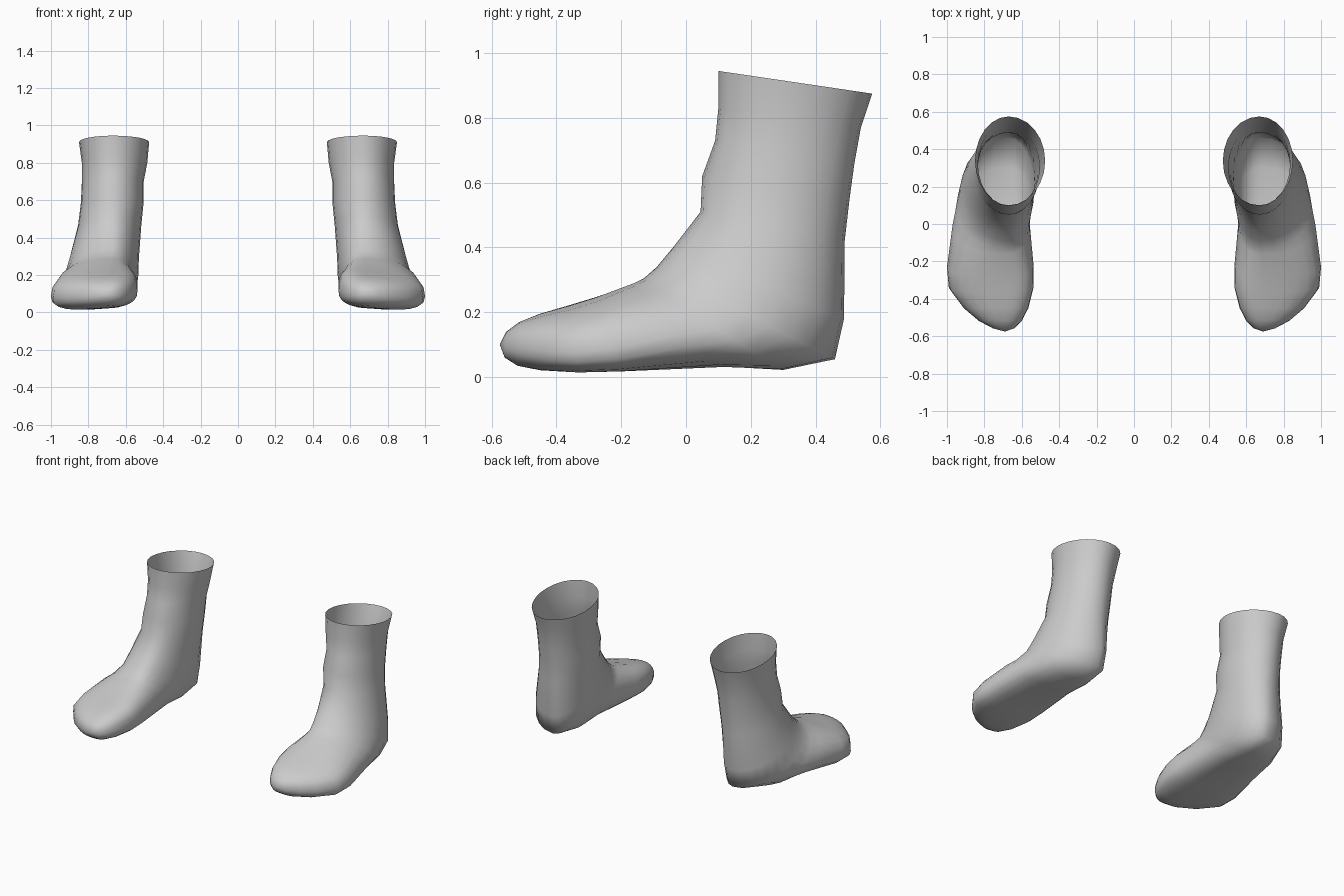
import bpy, bmesh, math

if "Cube" in bpy.data.objects:
    bpy.data.objects.remove(bpy.data.objects["Cube"])

SEG = 24
# Key rings from cuff to toes: upper edge y, z / lower edge y, z / inner x, outer x
RINGS = [
    (.10, .945, .575, .875, .475, .85),
    (.10, .83, .54, .77, .485, .835),
    (.09, .73, .52, .66, .505, .835),
    (.05, .62, .505, .55, .505, .84),
    (.045, .51, .49, .42, .517, .855),
    (-.04, .40, .488, .18, .53, .90),
    (-.09, .34, .46, .055, .533, .925),
    (-.13, .305, .30, .022, .55, .95),
    (-.16, .29, .12, .032, .557, .97),
    (-.28, .245, -.20, .025, .536, 1.0),
    (-.36, .22, -.33, .022, .538, .99),
    (-.45, .195, -.45, .025, .565, .91),
    (-.515, .17, -.52, .035, .60, .83),
    (-.555, .14, -.56, .06, .64, .755),
]
TIP = (.69, -.575, .10)

fabric = bpy.data.materials.new("grey_fabric")
fabric.diffuse_color = (.6, .6, .6, 1)
fabric.use_nodes = True
fabric.node_tree.nodes["Principled BSDF"].inputs["Base Color"].default_value = fabric.diffuse_color


def ring_points(ty, tz, by, bz, xi, xo):
    # The leg is round; the foot grows boxier, lower and rolled outward
    foot = min(1, max(0, (.49 - by) / .7)) if bz < .2 else 0
    toe = min(1, max(0, (-.42 - by) / .14))
    cx = .67 + .02 * foot
    wide = .5 - .1 * foot + .08 * toe
    power = 1 - .25 * foot + .15 * toe
    roll = .09 * foot - .06 * toe
    for k in range(SEG):
        a = math.tau * k / SEG
        c, s = math.cos(a), math.sin(a)
        pc = math.copysign(abs(c) ** power, c)
        ps = math.copysign(abs(s) ** power, s)
        v = wide + pc * ((1 - wide) if c > 0 else wide)
        x = cx + ps * ((xo - cx) if s > 0 else (cx - xi))
        yield x, by + (ty - by) * v, bz + (tz - bz) * v - roll * (x - cx)


def make_sock(name, side):
    bm = bmesh.new()
    # Open tube from the cuff round the heel to the toes
    loops = [[bm.verts.new((side * x, y, max(z, .002))) for x, y, z in ring_points(*r)]
             for r in RINGS]
    for a, b in zip(loops, loops[1:]):
        for k in range(SEG):
            n = (k + 1) % SEG
            bm.faces.new((a[k], a[n], b[n], b[k]))
    # Closed toe
    tip = bm.verts.new((side * TIP[0], TIP[1], TIP[2]))
    for k in range(SEG):
        bm.faces.new((loops[-1][k], loops[-1][(k + 1) % SEG], tip))
    bmesh.ops.recalc_face_normals(bm, faces=bm.faces)
    # Make the open shell face outward
    bm.normal_update()
    if sum(f.normal.y for f in tip.link_faces) > 0:
        bmesh.ops.reverse_faces(bm, faces=bm.faces)
    for f in bm.faces:
        f.smooth = True
    mesh = bpy.data.meshes.new(name)
    bm.to_mesh(mesh)
    bm.free()
    mesh.materials.append(fabric)
    bpy.context.collection.objects.link(bpy.data.objects.new(name, mesh))


make_sock("sock_right", 1)
make_sock("sock_left", -1)
